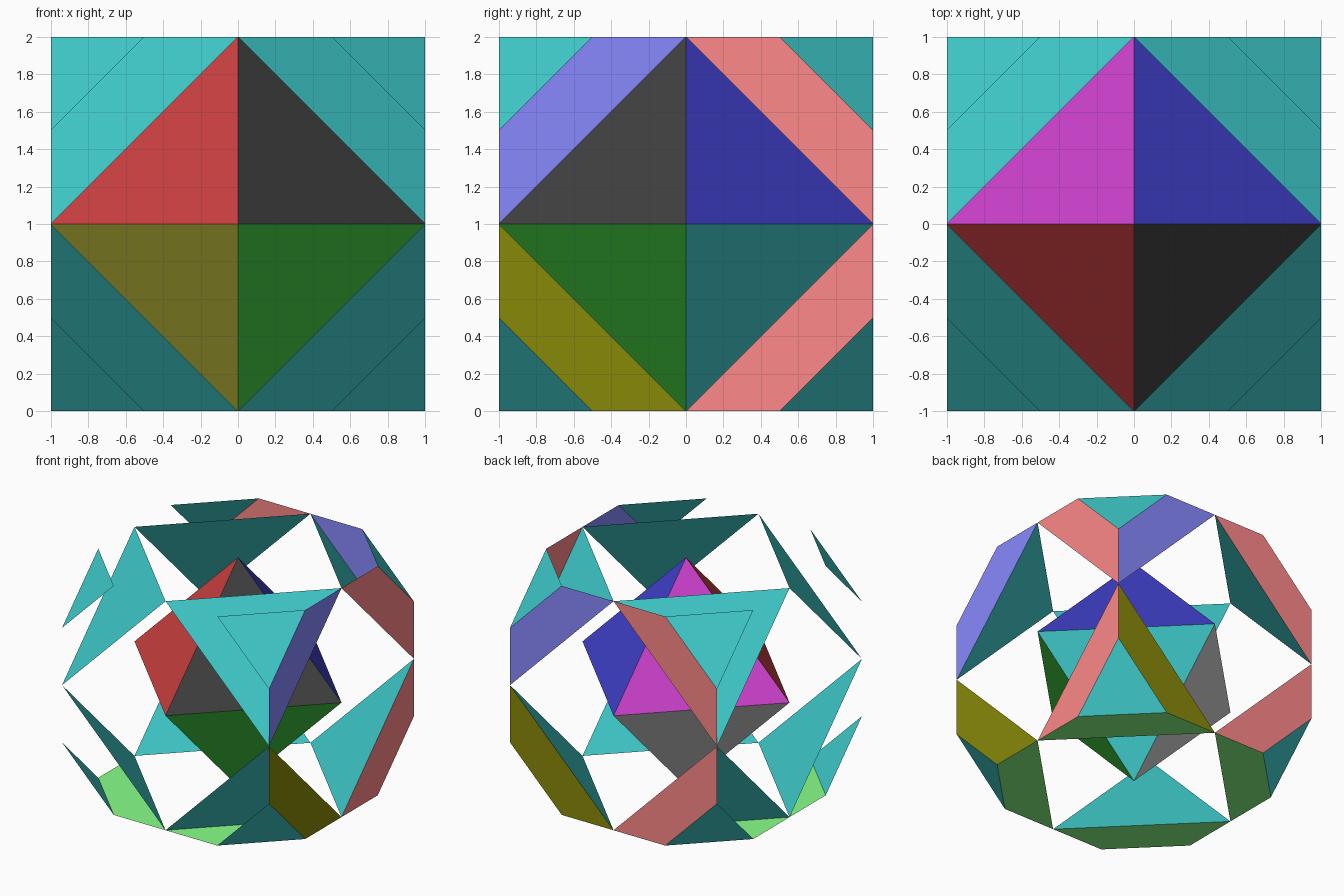
import bpy
from itertools import product
from mathutils import Vector

if "Cube" in bpy.data.objects:
    bpy.data.objects.remove(bpy.data.objects["Cube"])

CENTRE = Vector((0, 0, 1))


def material(name, rgb):
    m = bpy.data.materials.new(name)
    m.diffuse_color = [c ** 2.2 for c in rgb] + [1]
    m.use_nodes = True
    m.node_tree.nodes["Principled BSDF"].inputs["Base Color"].default_value = m.diffuse_color
    return m


def build(name, faces):
    """One object from (points, material) faces, each wound outwards."""
    verts, polys, mats, slots = [], [], [], []
    for pts, mat in faces:
        pts = [Vector(p) for p in pts]
        normal = (pts[1] - pts[0]).cross(pts[2] - pts[0])
        if normal.dot(sum(pts, Vector())) < 0:
            pts.reverse()
        ids = []
        for p in pts:
            if p not in verts:
                verts.append(p)
            ids.append(verts.index(p))
        polys.append(ids)
        if mat not in mats:
            mats.append(mat)
        slots.append(mats.index(mat))
    me = bpy.data.meshes.new(name)
    me.from_pydata([v + CENTRE for v in verts], [], polys)
    for m in mats:
        me.materials.append(m)
    for poly, s in zip(me.polygons, slots):
        poly.material_index = s
    ob = bpy.data.objects.new(name, me)
    bpy.context.collection.objects.link(ob)
    return ob


HI, LO = 0.8, 0.26
teal = material("teal", (LO, HI, HI))
violet = material("violet", (0.53, 0.53, 1))
pink = material("pink", (1, 0.53, 0.53))
olive = material("olive", (0.53, 0.53, 0.07))
green = material("green", (0.53, 1, 0.53))

core, panels, caps, bands = [], [], [], []
for s in product((-1, 1), repeat=3):
    x, y, z = s
    # Core octahedron: one colour per octant
    rgb = [HI if on else LO for on in (x < 0, z < 0, y > 0)]
    core.append(([(x, 0, 0), (0, y, 0), (0, 0, z)], material("core_colour", rgb)))

    # Large corner triangles join cube edge midpoints; small caps sit outside
    mid = [Vector([0 if i == k else s[i] for i in range(3)]) for k in range(3)]
    cap = [Vector([s[i] / 2 if i == k else s[i] for i in range(3)]) for k in range(3)]
    panels.append((mid, teal))
    caps.append((cap, teal))

    # Bands joining panel to cap, only on the right, back and bottom sides
    for axis, side in enumerate((1, 1, -1)):
        if s[axis] != side:
            continue
        a, b = [k for k in range(3) if k != axis]
        if axis == 2:
            mat = green
        elif (axis == 0 and y > 0) or (axis == 1 and x < 0):
            mat = pink
        else:
            mat = violet if z > 0 else olive
        bands.append(([mid[a], mid[b], cap[b], cap[a]], mat))

build("core_octahedron", core)
build("corner_panels", panels)
build("corner_caps", caps)
build("corner_bands", bands)
